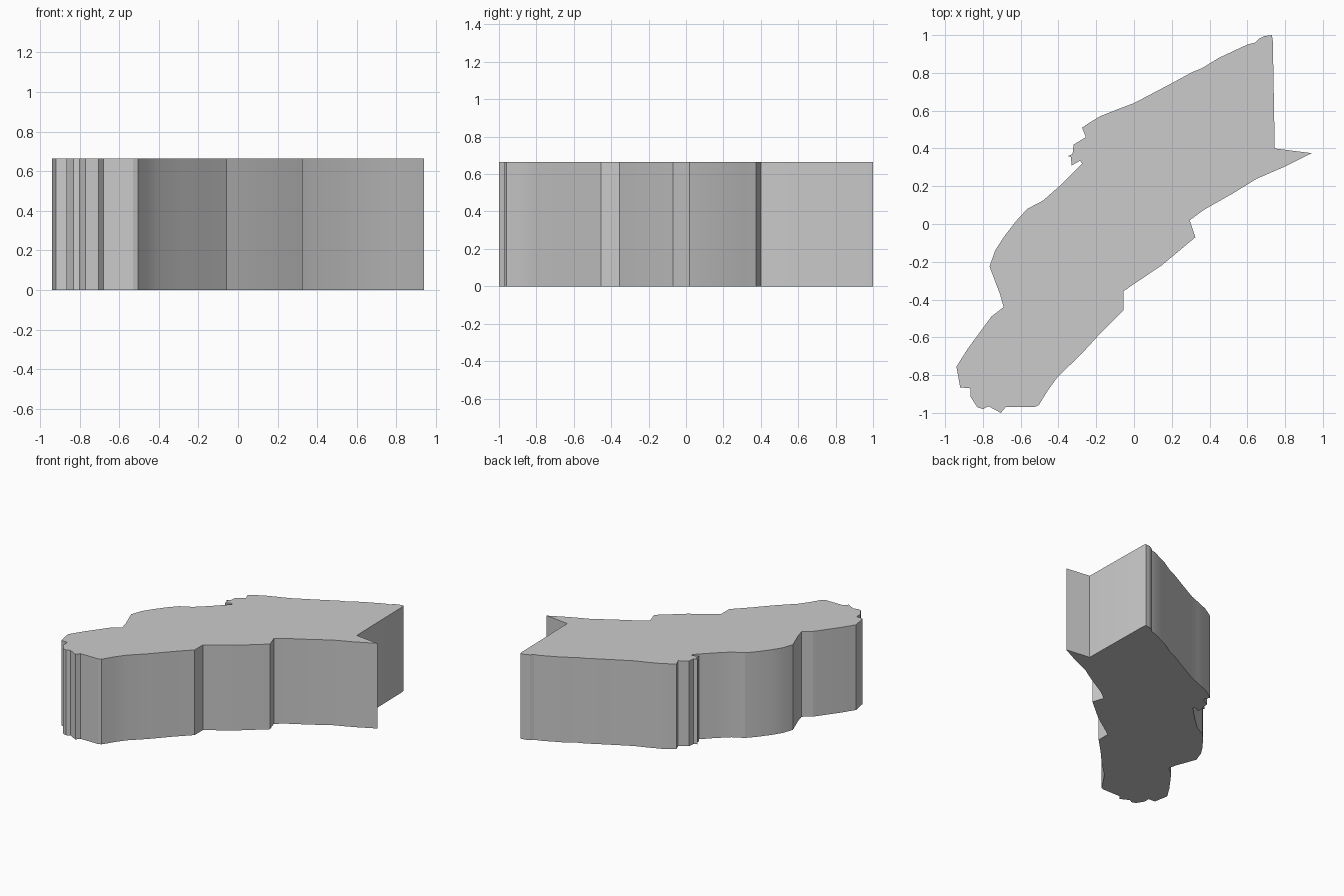
import bpy
import bmesh

HEIGHT = 0.665

# Outline seen from above, clockwise from the upper right tip
right_edge = [(0.73, 1.0), (0.735, 0.97), (0.745, 0.40), (0.94, 0.375), (0.79, 0.30),
              (0.65, 0.24), (0.52, 0.16), (0.37, 0.075), (0.295, 0.02), (0.325, -0.07),
              (0.145, -0.22), (-0.055, -0.355), (-0.055, -0.455), (-0.17, -0.57),
              (-0.28, -0.69), (-0.405, -0.81), (-0.455, -0.88), (-0.505, -0.96)]
lower_end = [(-0.53, -0.97), (-0.68, -0.97), (-0.705, -1.0), (-0.77, -0.965),
             (-0.80, -0.98), (-0.83, -0.97), (-0.865, -0.915), (-0.865, -0.87),
             (-0.92, -0.865), (-0.94, -0.755)]
left_edge = [(-0.88, -0.66), (-0.755, -0.49), (-0.69, -0.44), (-0.71, -0.37),
             (-0.765, -0.225), (-0.735, -0.14), (-0.69, -0.07), (-0.625, 0.015),
             (-0.565, 0.08), (-0.48, 0.125), (-0.39, 0.205), (-0.275, 0.32)]
notches = [(-0.285, 0.335), (-0.33, 0.31), (-0.335, 0.355), (-0.35, 0.36),
           (-0.325, 0.37), (-0.32, 0.42), (-0.255, 0.46), (-0.275, 0.51)]
upper_edge = [(-0.23, 0.54), (-0.18, 0.57), (-0.08, 0.61), (0.0, 0.64), (0.19, 0.74),
              (0.31, 0.805), (0.36, 0.825), (0.45, 0.88), (0.60, 0.95), (0.64, 0.96),
              (0.66, 0.98), (0.69, 0.995)]
outline = right_edge + lower_end + left_edge + notches + upper_edge

# Slab: base face extruded straight up
bm = bmesh.new()
base = bm.faces.new([bm.verts.new((x, y, 0)) for x, y in outline])
top = bmesh.ops.extrude_face_region(bm, geom=[base], use_keep_orig=True)
top_verts = [g for g in top["geom"] if isinstance(g, bmesh.types.BMVert)]
bmesh.ops.translate(bm, vec=(0, 0, HEIGHT), verts=top_verts)
bmesh.ops.recalc_face_normals(bm, faces=bm.faces)

mesh = bpy.data.meshes.new("outline_slab")
bm.to_mesh(mesh)
bm.free()
slab = bpy.data.objects.new("outline_slab", mesh)
bpy.context.collection.objects.link(slab)

# Soften the gently curving walls, keep the corners crisp
bpy.context.view_layer.objects.active = slab
slab.select_set(True)
bpy.ops.object.shade_smooth_by_angle(angle=0.26)
